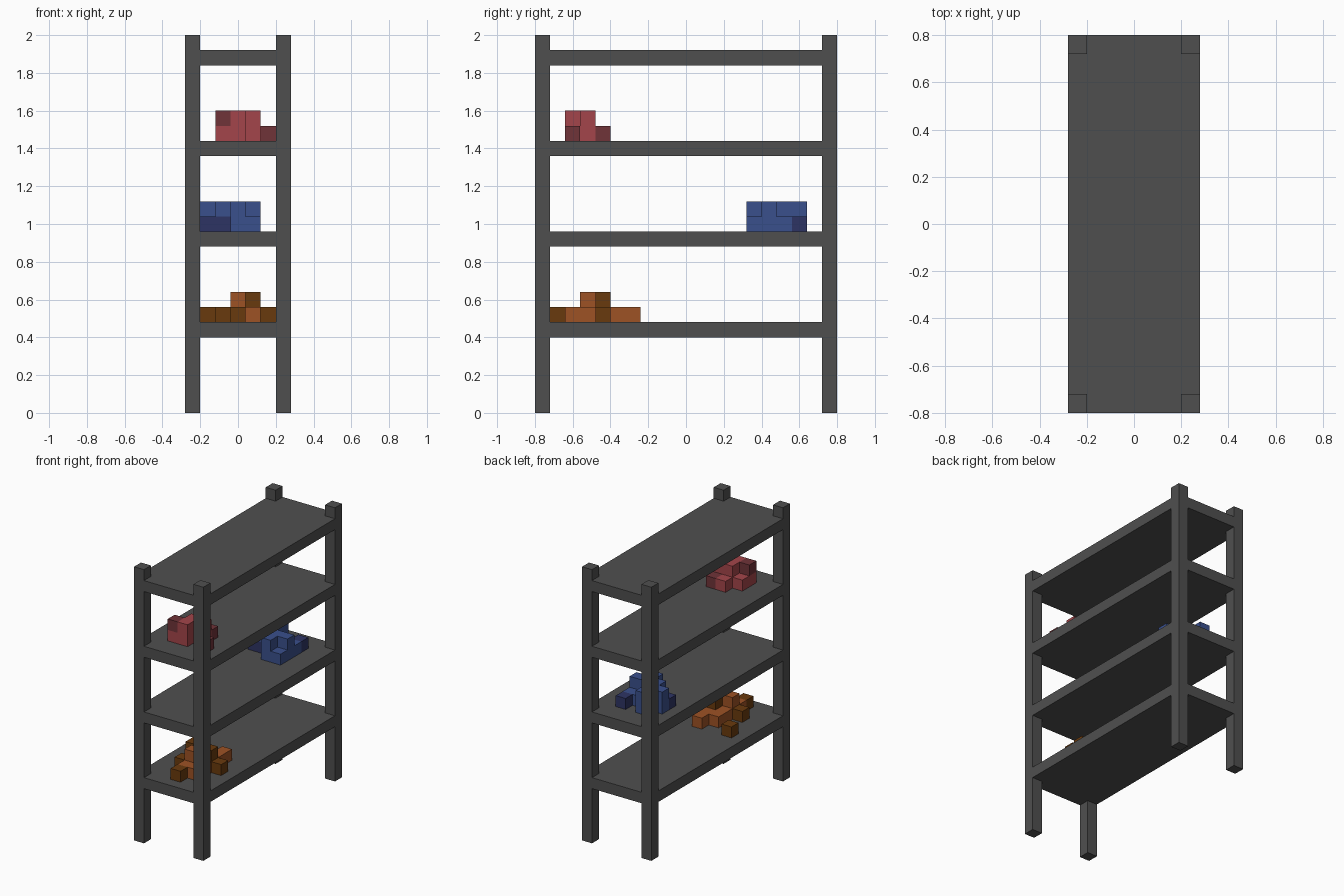
import bpy, bmesh

if "Cube" in bpy.data.objects:
    bpy.data.objects.remove(bpy.data.objects["Cube"], do_unlink=True)

U = 0.08                      # grid unit
HX, HY = 0.28, 0.80           # half width and half depth


def material(name, rgb):
    m = bpy.data.materials.new(name)
    m.use_nodes = True
    m.diffuse_color = (*rgb, 1)
    bsdf = next(n for n in m.node_tree.nodes if n.type == 'BSDF_PRINCIPLED')
    bsdf.inputs["Base Color"].default_value = (*rgb, 1)
    bsdf.inputs["Roughness"].default_value = 0.9
    return m


GREY = material("dark grey", (0.078, 0.078, 0.078))
RED = material("red", (0.371, 0.060, 0.069))
DARK_RED = material("dark red", (0.162, 0.033, 0.040))
BLUE = material("blue", (0.042, 0.080, 0.265))
DARK_BLUE = material("dark blue", (0.027, 0.034, 0.127))
ORANGE = material("orange", (0.337, 0.084, 0.018))
BROWN = material("brown", (0.141, 0.042, 0.004))


def finish(bm, name, mats):
    bmesh.ops.recalc_face_normals(bm, faces=bm.faces[:])
    mesh = bpy.data.meshes.new(name)
    bm.to_mesh(mesh)
    bm.free()
    for m in mats:
        mesh.materials.append(m)
    ob = bpy.data.objects.new(name, mesh)
    bpy.context.scene.collection.objects.link(ob)
    return ob


def prism(name, outline, z0, z1, mat):
    """Extrude a plan outline from z0 to z1."""
    bm = bmesh.new()
    face = bm.faces.new([bm.verts.new((x, y, z0)) for x, y in outline])
    ext = bmesh.ops.extrude_face_region(bm, geom=[face])
    top = [v for v in ext["geom"] if isinstance(v, bmesh.types.BMVert)]
    bmesh.ops.translate(bm, verts=top, vec=(0, 0, z1 - z0))
    return finish(bm, name, [mat])


def block_pile(name, z0, cells, dark_cells, mats):
    """Pile of grid blocks; only the outer block faces are built."""
    bm = bmesh.new()
    filled = set(cells) | set(dark_cells)
    for cell in sorted(filled):
        for axis in range(3):
            for side in (0, 1):
                other = list(cell)
                other[axis] += 2 * side - 1
                if tuple(other) in filled:
                    continue
                corners = []
                for a, b in ((0, 0), (1, 0), (1, 1), (0, 1)):
                    p = list(cell)
                    p[axis] += side
                    p[(axis + 1) % 3] += a
                    p[(axis + 2) % 3] += b
                    corners.append(bm.verts.new(
                        (-HX + p[0] * U, -HY + p[1] * U, z0 + p[2] * U)))
                if side == 0:
                    corners.reverse()
                bm.faces.new(corners).material_index = int(cell in dark_cells)
    bmesh.ops.remove_doubles(bm, verts=bm.verts[:], dist=0.001)
    return finish(bm, name, mats)


# Four corner posts
for yname, sy in (("front", -1), ("back", 1)):
    for xname, sx in (("right", -1), ("left", 1)):
        x0, x1 = sx * HX, sx * (HX - U)
        y0, y1 = sy * HY, sy * (HY - U)
        prism(f"{yname}_{xname}_post",
              [(x0, y0), (x1, y0), (x1, y1), (x0, y1)], 0, 2, GREY)

# Shelf boards, notched around the posts
ix, iy = HX - U, HY - U
plan = [(-ix, -HY), (ix, -HY), (ix, -iy), (HX, -iy), (HX, iy), (ix, iy),
        (ix, HY), (-ix, HY), (-ix, iy), (-HX, iy), (-HX, -iy), (-ix, -iy)]
for n, z in enumerate((0.40, 0.88, 1.36, 1.84), 1):
    prism(f"shelf_{n}", plan, z, z + U, GREY)

# Orange pile on the lowest shelf
block_pile("orange_pile", 0.48,
           [(3, 2, 0), (4, 2, 0), (3, 3, 0), (4, 3, 0), (3, 4, 0), (4, 4, 0),
            (3, 5, 0), (4, 5, 0), (4, 6, 0), (3, 3, 1)],
           [(3, 1, 0), (2, 3, 0), (5, 4, 0), (1, 6, 0), (4, 4, 1)],
           [ORANGE, BROWN])

# Blue pile on the second shelf
block_pile("blue_pile", 0.96,
           [(3, 14, 0), (4, 14, 0), (3, 15, 0), (4, 15, 0), (1, 16, 0),
            (2, 16, 0), (3, 16, 0), (4, 16, 0), (2, 17, 0),
            (3, 14, 1), (2, 15, 1), (3, 15, 1), (4, 15, 1), (1, 16, 1),
            (2, 16, 1), (2, 17, 1)],
           [(1, 15, 0), (2, 15, 0), (4, 17, 0)],
           [BLUE, DARK_BLUE])

# Red pile on the third shelf
block_pile("red_pile", 1.44,
           [(2, 2, 0), (3, 2, 0), (2, 3, 0), (3, 3, 0), (4, 3, 0),
            (3, 4, 0), (3, 2, 1), (3, 3, 1), (4, 3, 1)],
           [(5, 2, 0), (4, 4, 0), (2, 2, 1)],
           [RED, DARK_RED])
